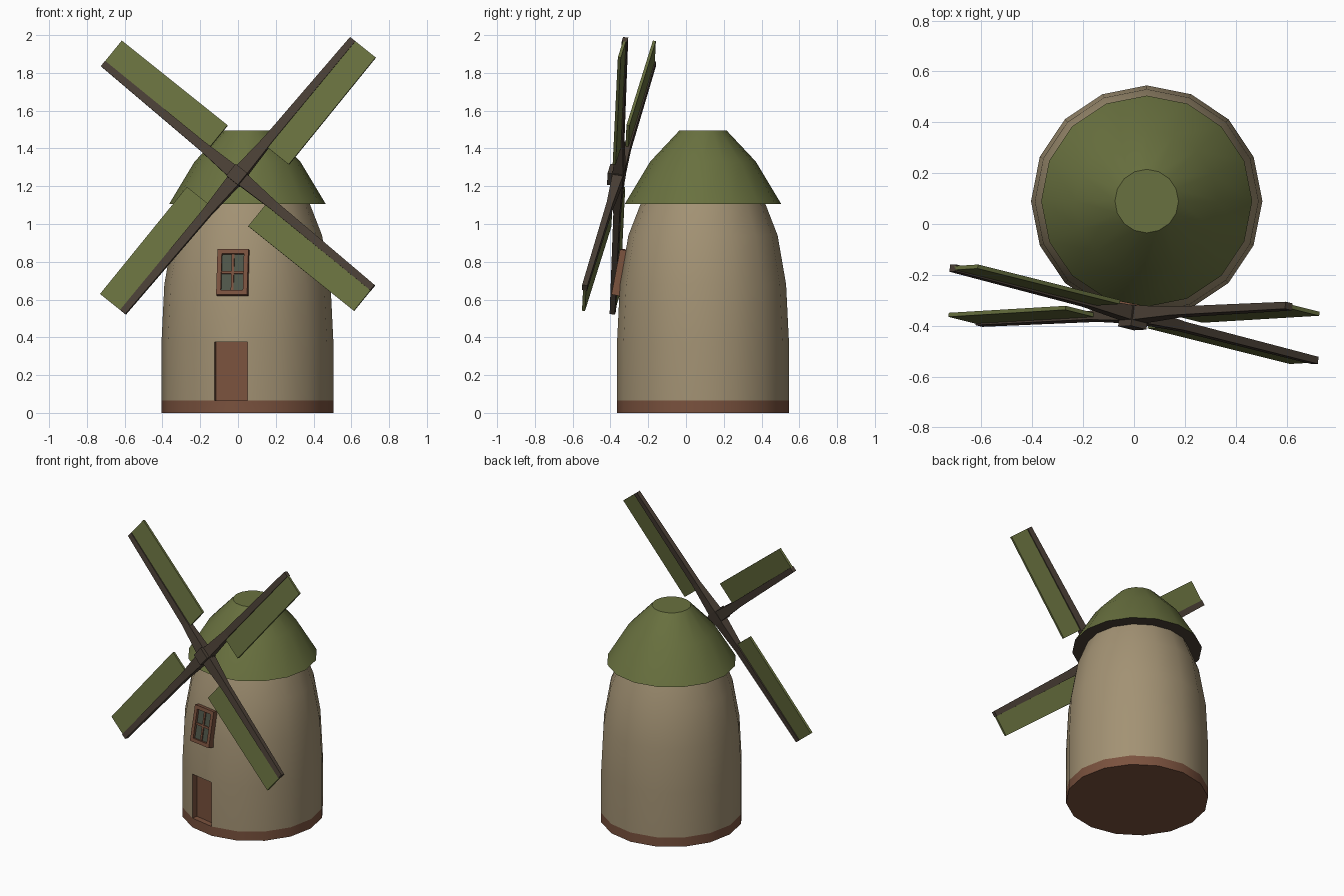
import bpy, bmesh, math
from mathutils import Matrix, Vector

if "Cube" in bpy.data.objects:
    bpy.data.objects.remove(bpy.data.objects["Cube"])


def mat(name, r, g, b):
    m = bpy.data.materials.new(name)
    m.diffuse_color = (r, g, b, 1)
    m.use_nodes = True
    m.node_tree.nodes["Principled BSDF"].inputs["Base Color"].default_value = m.diffuse_color
    return m


STONE = mat("stone", .365, .288, .174)
GREEN = mat("moss_green", .141, .165, .05)
BROWN = mat("red_brown_wood", .195, .084, .048)
DARK = mat("dark_wood", .068, .05, .036)
GLASS = mat("window_glass", .078, .093, .068)
CX, CY, SIDES = 0.05, 0.09, 16


def finish(bm, name, mats, smooth=False):
    bmesh.ops.recalc_face_normals(bm, faces=bm.faces)
    me = bpy.data.meshes.new(name)
    bm.to_mesh(me)
    bm.free()
    for m in mats:
        me.materials.append(m)
    ob = bpy.data.objects.new(name, me)
    bpy.context.collection.objects.link(ob)
    if smooth:
        bpy.context.view_layer.objects.active = ob
        ob.select_set(True)
        bpy.ops.object.shade_smooth_by_angle(angle=math.radians(30))
        ob.select_set(False)
    return ob


def loft(bm, rings):
    """Skin a list of point rings and cap both ends."""
    vs = [[bm.verts.new(p) for p in ring] for ring in rings]
    n = len(vs[0])
    for a, b in zip(vs, vs[1:]):
        for i in range(n):
            j = (i + 1) % n
            bm.faces.new((a[i], a[j], b[j], b[i]))
    bm.faces.new(vs[0][::-1])
    bm.faces.new(vs[-1])


def lathe(profile):
    bm = bmesh.new()
    step = math.tau / SIDES
    loft(bm, [[(CX + r * math.cos(i * step), CY + r * math.sin(i * step), z)
               for i in range(SIDES)] for r, z in profile])
    bmesh.ops.recalc_face_normals(bm, faces=bm.faces)
    return bm


def tapered(name, sections, m, matrix):
    """Bar along local z; each section is (z, x0, x1, y0, y1)."""
    bm = bmesh.new()
    loft(bm, [[(x0, y0, z), (x1, y0, z), (x1, y1, z), (x0, y1, z)]
              for z, x0, x1, y0, y1 in sections])
    bm.transform(matrix)
    return finish(bm, name, [m])


def box(name, x0, x1, y0, y1, z0, z1, m, matrix):
    return tapered(name, [(z0, x0, x1, y0, y1), (z1, x0, x1, y0, y1)], m, matrix)


def frame_at(loc, yaw, pitch):
    return (Matrix.Translation(loc) @ Matrix.Rotation(math.radians(yaw), 4, 'Z')
            @ Matrix.Rotation(math.radians(pitch), 4, 'X'))


# tower with brown foot band and a door recessed into one front facet
bm = lathe([(.455, 0), (.455, .065), (.455, .375), (.44, .68), (.395, .94), (.33, 1.107)])
a = math.radians(-101.25)
door_n = Vector((math.cos(a), math.sin(a), 0))
door = None
for f in bm.faces:
    z = f.calc_center_median().z
    f.material_index = 1 if z < .065 else 0
    if .1 < z < .3 and f.normal.dot(door_n) > .999:
        door = f
door.material_index = 1
made = bmesh.ops.extrude_face_region(bm, geom=[door])["geom"]
bmesh.ops.translate(bm, vec=-.04 * door_n,
                    verts=[g for g in made if isinstance(g, bmesh.types.BMVert)])
for g in made:
    if isinstance(g, bmesh.types.BMFace):
        for e in g.edges:
            for f in e.link_faces:
                f.material_index = 1
if door.is_valid:
    bm.faces.remove(door)
finish(bm, "tower", [STONE, BROWN], True)

# roof with dark underside
bm = lathe([(.415, 1.105), (.28, 1.33), (.125, 1.495)])
for f in bm.faces:
    f.material_index = 1 if f.normal.z < -.9 else 0
finish(bm, "roof", [GREEN, DARK], True)

# window: frame, glass and glazing bars leaning with the wall
W = frame_at((-.025, -.325, .74), -9, -11)
w, h, t = .083, .122, .024
for s, side in ((-1, "left"), (1, "right")):
    xs = sorted((s * w, s * (w - t)))
    zs = sorted((s * h, s * (h - t)))
    box("window_post_" + side, *xs, -.035, .03, -h, h, BROWN, W)
    box("window_rail_" + ("bottom" if s < 0 else "top"),
        -w + t, w - t, -.035, .03, *zs, BROWN, W)
box("window_pane", -w + t, w - t, -.018, .02, -h + t, h - t, GLASS, W)
box("window_bar_upright", -.007, .007, -.026, -.018, -h + t, h - t, BROWN, W)
box("window_bar_cross", -w + t, w - t, -.026, -.018, -.007, .007, BROWN, W)

# sails: hub, four tapered spars and one-sided blades
R = frame_at((0, -.355, 1.255), -7.3, -8.6)
L = .945
for k in range(4):
    M = R @ Matrix.Rotation(math.radians(38.3 + 90 * k), 4, 'Y')
    if k == 0:
        box("hub", -.04, .04, -.055, .03, -.04, .04, DARK, M)
    tapered(f"sail_spar_{k + 1}", [(.035, -.036, .036, -.03, .028),
                                   (.25, -.02, .03, -.017, .017),
                                   (L, 0, .036, -.014, .014)], DARK, M)
    box(f"sail_blade_{k + 1}", .028, .175, -.008, .008, .215, L, GREEN, M)
